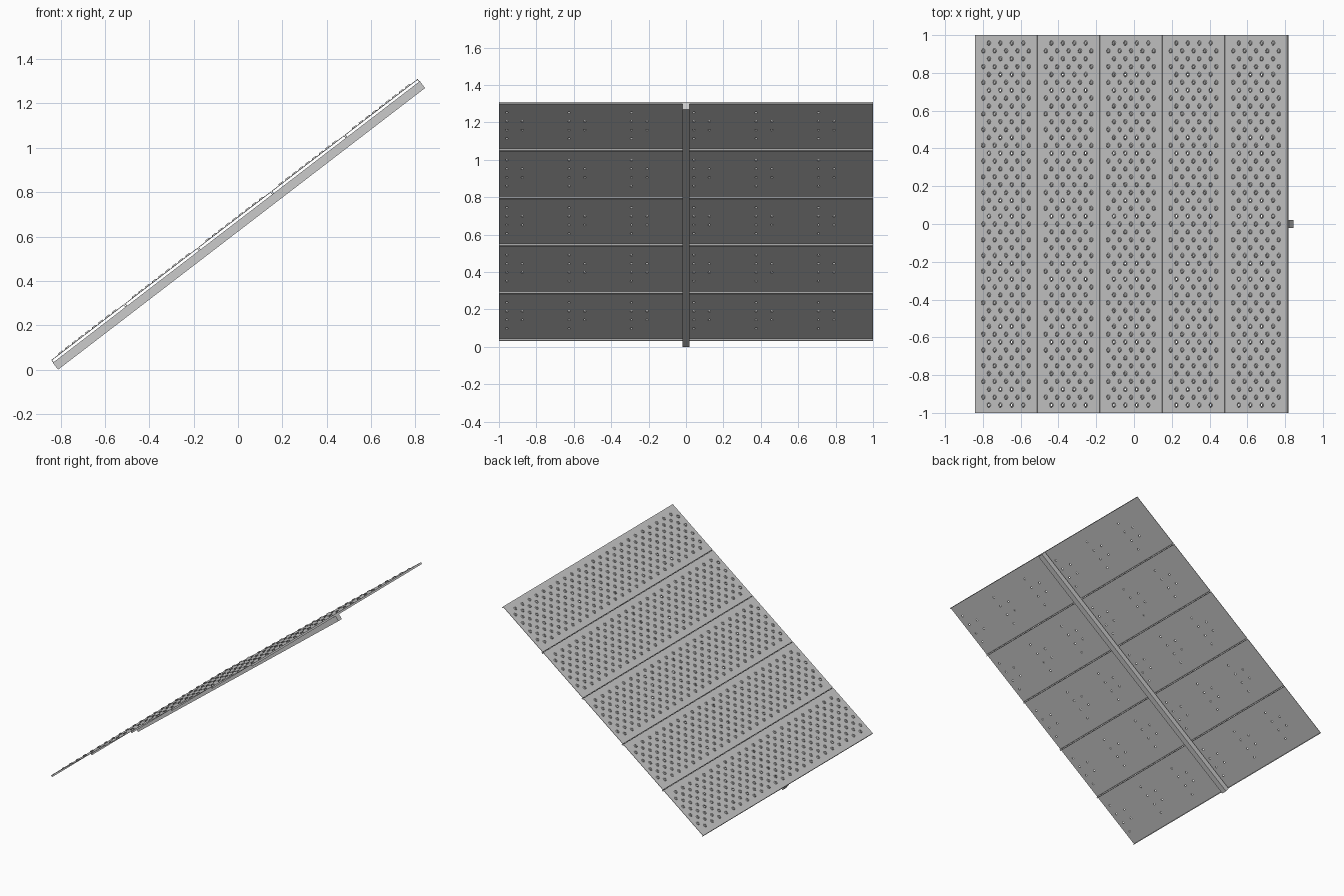
import bpy, bmesh, math
from mathutils import Matrix

if "Cube" in bpy.data.objects:
    bpy.data.objects.remove(bpy.data.objects["Cube"])

ANGLE = math.radians(37.5)
LENGTH, DEPTH, N = 2.085, 0.053, 5
PITCH = LENGTH / N
GAP, SHEET, FLANGE = 0.004, 0.003, 0.014
HEIGHT = LENGTH * math.sin(ANGLE) + DEPTH * math.cos(ANGLE)
TOP = DEPTH / 2

# Everything is built flat, then tilted up by this matrix
TILT = Matrix.Translation((0, 0, HEIGHT / 2)) @ Matrix.Rotation(-ANGLE, 4, 'Y')


def make_object(name, bm):
    bmesh.ops.recalc_face_normals(bm, faces=bm.faces)
    mesh = bpy.data.meshes.new(name)
    bm.to_mesh(mesh)
    bm.free()
    ob = bpy.data.objects.new(name, mesh)
    bpy.context.collection.objects.link(ob)
    ob.matrix_world = TILT
    return ob


def repeat_planks(ob):
    arr = ob.modifiers.new("planks", 'ARRAY')
    arr.count = N
    arr.use_relative_offset = False
    arr.use_constant_offset = True
    arr.constant_offset_displace = (PITCH, 0, 0)


# Support beam under the middle
bm = bmesh.new()
beam_h = DEPTH - FLANGE
bmesh.ops.create_cube(bm, size=1, matrix=Matrix.Translation((0, 0, -TOP + beam_h / 2))
                      @ Matrix.Diagonal((LENGTH, 0.04, beam_h, 1)))
make_object("support_beam", bm)

# Plank: thin channel with down-turned edges
cx = -LENGTH / 2 + PITCH / 2
h = PITCH / 2 - GAP / 2
profile = [(-h, TOP), (h, TOP), (h, TOP - FLANGE), (h - SHEET, TOP - FLANGE),
           (h - SHEET, TOP - SHEET), (-h + SHEET, TOP - SHEET),
           (-h + SHEET, TOP - FLANGE), (-h, TOP - FLANGE)]
bm = bmesh.new()
face = bm.faces.new([bm.verts.new((cx + x, -1, z)) for x, z in profile])
ext = bmesh.ops.extrude_face_region(bm, geom=[face])
bmesh.ops.translate(bm, vec=(0, 2, 0), verts=[v for v in ext["geom"] if isinstance(v, bmesh.types.BMVert)])
planks = make_object("deck_planks", bm)

# Staggered grip pattern: rows of four and five, some pierced by drain holes
STEP_Y, STEP_X = 1 / 24, 0.076
lips, holes = [], []
for k in range(-23, 24):
    cols = 4 if k % 2 else 5
    for i in range(cols):
        off = i - (cols - 1) / 2
        pos = (cx + off * STEP_X, k * STEP_Y)
        lips.append(pos)
        if k % 8 == 1 or (k % 8 == 3 and abs(off) < 1):
            holes.append(pos)

# Drain hole cutter
bm = bmesh.new()
for x, y in holes:
    bmesh.ops.create_cone(bm, cap_ends=True, segments=10, radius1=0.007, radius2=0.007,
                          depth=0.02, matrix=Matrix.Translation((x, y, TOP)))
cutter = make_object("drain_hole_cutter", bm)
cutter.hide_render = True
cutter.hide_viewport = True
cutter.display_type = 'WIRE'
cut = planks.modifiers.new("drain_holes", 'BOOLEAN')
cut.operation = 'DIFFERENCE'
cut.solver = 'EXACT'
cut.object = cutter
repeat_planks(planks)

# Raised grip rings
RING = [(0.013, 0), (0.010, 0.005), (0.008, 0.005), (0.007, 0)]
SEG = 10
bm = bmesh.new()
for x, y in lips:
    loops = [[bm.verts.new((x + r * math.cos(math.tau * s / SEG),
                            y + r * math.sin(math.tau * s / SEG), TOP + z))
              for s in range(SEG)] for r, z in RING]
    for a, b in zip(loops, loops[1:]):
        for s in range(SEG):
            t = (s + 1) % SEG
            bm.faces.new((a[s], a[t], b[t], b[s]))
grips = make_object("grip_rings", bm)
# open rings: make sure the flat crowns face up
for p in grips.data.polygons:
    p.use_smooth = False
bm = bmesh.new()
bm.from_mesh(grips.data)
bm.normal_update()
bmesh.ops.reverse_faces(bm, faces=[f for f in bm.faces if f.normal.z < -0.01])
bm.to_mesh(grips.data)
bm.free()
repeat_planks(grips)
